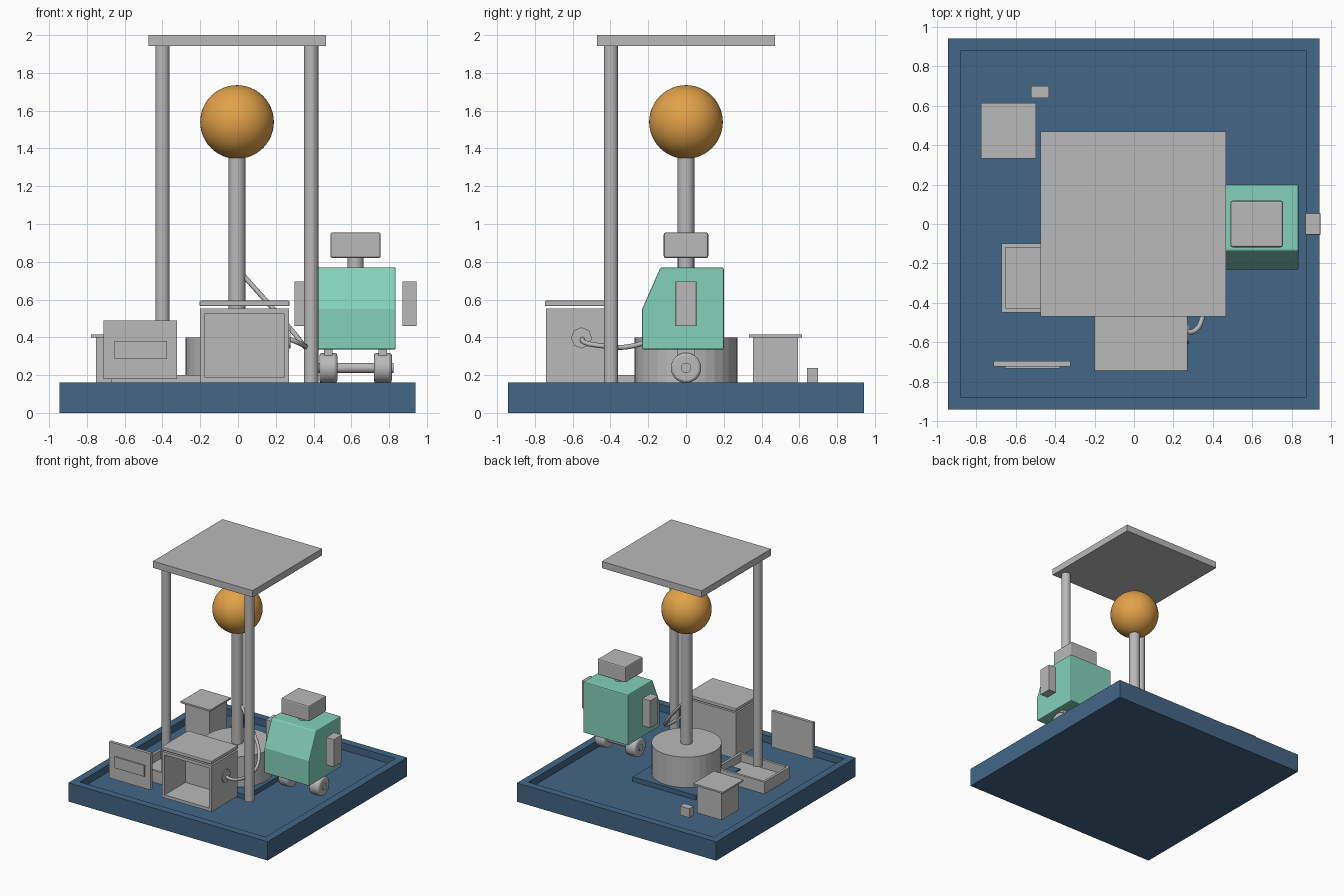
import bpy, bmesh, math
from mathutils import Vector

if "Cube" in bpy.data.objects:
    bpy.data.objects.remove(bpy.data.objects["Cube"])


def material(name, rgb):
    m = bpy.data.materials.new(name)
    m.diffuse_color = (*rgb, 1)
    m.use_nodes = True
    m.node_tree.nodes["Principled BSDF"].inputs["Base Color"].default_value = m.diffuse_color
    return m


GREY = material("light_grey", (0.49, 0.49, 0.49))
BLUE = material("slate_blue", (0.054, 0.135, 0.24))
GREEN = material("mint_green", (0.23, 0.64, 0.49))
ORANGE = material("amber", (0.76, 0.36, 0.065))


def finish(bm, name, mat, bevel=0.0, smooth=False):
    bmesh.ops.recalc_face_normals(bm, faces=bm.faces)
    me = bpy.data.meshes.new(name)
    bm.to_mesh(me)
    bm.free()
    ob = bpy.data.objects.new(name, me)
    bpy.context.collection.objects.link(ob)
    me.materials.append(mat)
    if bevel:
        b = ob.modifiers.new("bevel", 'BEVEL')
        b.width, b.segments = bevel, 2
    if smooth:
        bpy.ops.object.select_all(action='DESELECT')
        bpy.context.view_layer.objects.active = ob
        ob.select_set(True)
        bpy.ops.object.shade_smooth_by_angle(angle=math.radians(35))
    return ob


def box_mesh(x, y, z):
    bm = bmesh.new()
    bmesh.ops.create_cube(bm, size=1)
    for v in bm.verts:
        v.co = Vector((r[0] + (c + 0.5) * (r[1] - r[0])) for c, r in zip(v.co, (x, y, z)))
    return bm


def box(name, x, y, z, mat=GREY, bevel=0.0):
    return finish(box_mesh(x, y, z), name, mat, bevel)


def recessed_box(name, x, y, z, normal, rim, depth, mat=GREY):
    """Box with one face inset by rim and pushed inward by depth."""
    bm = box_mesh(x, y, z)
    bm.normal_update()
    n = Vector(normal)
    face = max(bm.faces, key=lambda f: f.normal.dot(n))
    bmesh.ops.inset_region(bm, faces=[face], thickness=rim)
    floor = bmesh.ops.extrude_face_region(bm, geom=[face])['geom']
    bmesh.ops.translate(bm, vec=-n * depth, verts=[g for g in floor if isinstance(g, bmesh.types.BMVert)])
    if face.is_valid:
        bmesh.ops.delete(bm, geom=[face], context='FACES')
    return finish(bm, name, mat)


def rod(name, a, b, r, sides=32, mat=GREY, bevel=0.0, smooth=True):
    bm = bmesh.new()
    a, b = Vector(a), Vector(b)
    bmesh.ops.create_cone(bm, cap_ends=True, segments=sides, radius1=r, radius2=r, depth=(b - a).length)
    rot = Vector((0, 0, 1)).rotation_difference(b - a).to_matrix()
    for v in bm.verts:
        v.co = rot @ v.co + (a + b) / 2
    return finish(bm, name, mat, bevel, smooth)


C = -0.005   # centre of the lamp and canopy
G = 0.16     # level the furniture stands at

# base tray with raised rim, and the lamp's footing slab
recessed_box("base", (-0.945, 0.94), (-0.942, 0.942), (0, 0.16), (0, 0, 1), 0.091, 0.06, BLUE)
box("footing_slab", (-0.305, 0.295), (-0.3, 0.3), (0.1, 0.14), BLUE)

# lamp: drum, column and globe
rod("drum", (C, 0, 0.14), (C, 0, 0.4), 0.272, smooth=False)
rod("column", (C, 0, 0.4), (C, 0, 1.36), 0.045)
bm = bmesh.new()
bmesh.ops.create_uvsphere(bm, u_segments=48, v_segments=24, radius=0.195)
bmesh.ops.translate(bm, vec=(C, 0, 1.54), verts=bm.verts)
finish(bm, "globe", ORANGE, smooth=True)

# canopy on two posts
box("canopy", (-0.475, 0.467), (-0.47, 0.47), (1.943, 2.0))
for side, x in (("left", -0.4), ("right", 0.387)):
    rod(side + "_post", (x, -0.397, G), (x, -0.397, 1.943), 0.038)

# shallow bin beside the drum
recessed_box("bin", (-0.672, -0.2), (-0.448, -0.098), (0.1, 0.2), (0, 0, 1), 0.03, 0.07)

# open cabinet with lid and hose socket
recessed_box("cabinet", (-0.2, 0.27), (-0.742, -0.39), (G, 0.553), (0, -1, 0), 0.037, 0.28)
box("cabinet_lid", (-0.203, 0.272), (-0.747, -0.385), (0.565, 0.594), bevel=0.006)
rod("hose_socket", (0.26, -0.553, 0.397), (0.278, -0.553, 0.397), 0.056, 8, smooth=False)

# hose from the cabinet round to the column
points = [(0.25, -0.55, 0.4), (0.31, -0.54, 0.375), (0.348, -0.47, 0.358),
          (0.35, -0.28, 0.355), (0.29, -0.13, 0.43), (0.2, -0.06, 0.535), (0.03, 0, 0.725)]
cu = bpy.data.curves.new("hose", 'CURVE')
cu.dimensions = '3D'
cu.bevel_depth, cu.bevel_resolution, cu.use_fill_caps = 0.013, 3, True
sp = cu.splines.new('BEZIER')
sp.bezier_points.add(len(points) - 1)
for p, co in zip(sp.bezier_points, points):
    p.co = co
    p.handle_left_type = p.handle_right_type = 'AUTO'
cu.materials.append(GREY)
bpy.context.collection.objects.link(bpy.data.objects.new("hose", cu))

# notice board with plate
box("board", (-0.713, -0.322), (-0.722, -0.695), (0.18, 0.49))
box("board_plate", (-0.655, -0.375), (-0.733, -0.72), (0.285, 0.38))

# crate with lid, and a small block beside it
box("crate", (-0.752, -0.518), (0.355, 0.592), (G, 0.4))
box("crate_lid", (-0.777, -0.497), (0.333, 0.613), (0.4, 0.414))
box("small_block", (-0.522, -0.432), (0.64, 0.7), (G, 0.237))

# robot body: side profile extruded across x
R = 0.6225
profile = [(-0.232, 0.335), (0.2, 0.335), (0.2, 0.77), (-0.135, 0.77), (-0.232, 0.55)]
bm = bmesh.new()
side = bm.faces.new([bm.verts.new((R - 0.2125, y, z)) for y, z in profile])
ext = bmesh.ops.extrude_face_region(bm, geom=[side])['geom']
bmesh.ops.translate(bm, vec=(0.425, 0, 0), verts=[g for g in ext if isinstance(g, bmesh.types.BMVert)])
finish(bm, "robot_body", GREEN, bevel=0.008)

# robot head, neck and axle
rod("robot_neck", (R, 0, 0.765), (R, 0, 0.825), 0.043)
box("robot_head", (R - 0.133, R + 0.133), (-0.118, 0.118), (0.82, 0.955), bevel=0.01)
rod("robot_axle", (R - 0.2, 0, 0.238), (R + 0.2, 0, 0.238), 0.027)

# robot arms, wheels and wheel struts on both sides
for label, s in (("left", -1), ("right", 1)):
    box(label + "_arm", sorted((R + s * 0.248, R + s * 0.323)), (-0.055, 0.055), (0.46, 0.696), bevel=0.003)
    a, b = sorted((R + s * 0.097, R + s * 0.192))
    rod(label + "_wheel", (a, 0, 0.238), (b, 0, 0.238), 0.08, bevel=0.014)
    box(label + "_strut", (a + 0.025, b - 0.025), (-0.045, 0.045), (0.29, 0.34))
